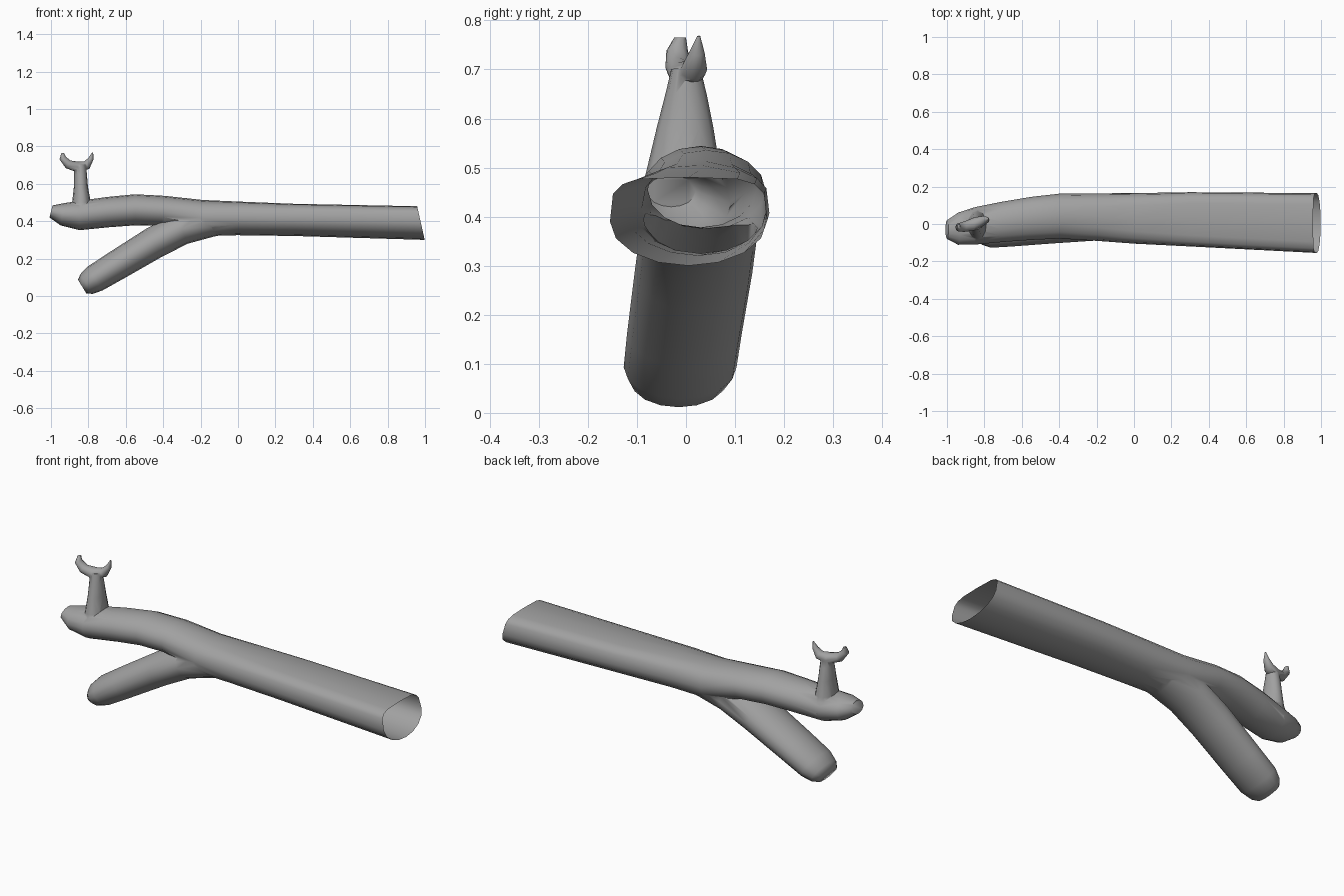
import bpy, bmesh, math
from mathutils import Vector

old = bpy.data.objects.get("Cube")
if old:
    bpy.data.objects.remove(old, do_unlink=True)

GREY = (0.36, 0.36, 0.36, 1.0)
bark = bpy.data.materials.new("plain grey")
bark.use_nodes = True
bark.diffuse_color = GREY
bark.node_tree.nodes["Principled BSDF"].inputs["Base Color"].default_value = GREY


def power(value, exponent):
    return math.copysign(abs(value) ** exponent, value)


def loft(name, rows, sides=16):
    """Skin rows of (x, y, z, half width, half depth, top flatness) into a closed tube."""
    bm = bmesh.new()
    centres = [Vector(r[:3]) for r in rows]
    side = Vector((0, 1, 0))
    rings = []
    for i, row in enumerate(rows):
        along = centres[min(i + 1, len(rows) - 1)] - centres[max(i - 1, 0)]
        along.y = 0
        up = along.normalized().cross(side)
        if rows[0][0] > rows[-1][0]:
            up = -up
        up = -up if abs(up.z) > 0.1 and up.z < 0 else up
        flat = row[5] if len(row) > 5 else 0
        ring = []
        for k in range(sides):
            a = math.tau * k / sides
            c, s = math.cos(a), math.sin(a)
            e = 1 - 0.6 * flat if s > 0.001 else 1
            ring.append(bm.verts.new(centres[i] + side * power(c, e) * row[3]
                                     + up * power(s, e) * row[4]))
        rings.append(ring)
    for a, b in zip(rings, rings[1:]):
        for k in range(sides):
            n = (k + 1) % sides
            bm.faces.new((a[k], a[n], b[n], b[k]))
    bm.faces.new(rings[0])
    bm.faces.new(rings[-1])
    bmesh.ops.recalc_face_normals(bm, faces=bm.faces[:])
    mesh = bpy.data.meshes.new(name)
    bm.to_mesh(mesh)
    bm.free()
    mesh.materials.append(bark)
    obj = bpy.data.objects.new(name, mesh)
    bpy.context.collection.objects.link(obj)
    return obj


# Main log, from the cut end to the rounded tip
log = loft("forked_log", [
    (0.978, 0.005, 0.39, 0.16, 0.09, 0.85),
    (0.3, 0.025, 0.407, 0.145, 0.086, 0.75),
    (0, 0.03, 0.415, 0.135, 0.09, 0.5),
    (-0.2, 0.037, 0.417, 0.127, 0.097, 0.25),
    (-0.4, 0.042, 0.455, 0.12, 0.081),
    (-0.55, 0.03, 0.461, 0.115, 0.083),
    (-0.7, 0.012, 0.448, 0.108, 0.081),
    (-0.85, -0.01, 0.43, 0.1, 0.078),
    (-0.94, -0.025, 0.437, 0.086, 0.06),
    (-1.0, -0.03, 0.452, 0.05, 0.033),
])
# Slant the cut end
for v in log.data.vertices:
    if v.co.x > 0.9:
        v.co.x -= 0.25 * (v.co.z - 0.39)

# Lower branch
branch = loft("lower_branch", [
    (0, 0.03, 0.415, 0.1, 0.07),
    (-0.15, 0.03, 0.4, 0.115, 0.085),
    (-0.3, 0.025, 0.36, 0.12, 0.086),
    (-0.45, 0.015, 0.284, 0.12, 0.086),
    (-0.65, -0.003, 0.163, 0.117, 0.08),
    (-0.765, -0.012, 0.093, 0.115, 0.075),
    (-0.81, -0.015, 0.064, 0.097, 0.062),
    (-0.833, -0.017, 0.05, 0.072, 0.043),
])

# Upright twig with a crescent fork
stem = loft("twig_stem", [
    (-0.835, -0.005, 0.42, 0.095, 0.075),
    (-0.837, -0.005, 0.5, 0.074, 0.05),
    (-0.84, -0.002, 0.58, 0.058, 0.038),
    (-0.842, 0, 0.65, 0.042, 0.034),
    (-0.846, 0, 0.7, 0.03, 0.034),
], 12)
fork = loft("twig_fork", [
    (-0.937, -0.012, 0.765, 0.012, 0.007),
    (-0.938, -0.018, 0.738, 0.022, 0.018),
    (-0.908, -0.014, 0.704, 0.028, 0.024),
    (-0.855, 0, 0.689, 0.035, 0.029),
    (-0.808, 0.016, 0.7, 0.027, 0.024),
    (-0.786, 0.022, 0.734, 0.016, 0.014),
    (-0.777, 0.026, 0.768, 0.003, 0.003),
], 12)

# Fuse the parts into one skin
bpy.context.view_layer.objects.active = log
for part in (branch, stem, fork):
    mod = log.modifiers.new("fuse", "BOOLEAN")
    mod.operation = "UNION"
    mod.solver = "EXACT"
    mod.object = part
    bpy.ops.object.modifier_apply(modifier=mod.name)
    bpy.data.objects.remove(part, do_unlink=True)

# Open the cut end
bm = bmesh.new()
bm.from_mesh(log.data)
cap = [f for f in bm.faces if all(v.co.x > 0.9 for v in f.verts)]
bmesh.ops.delete(bm, geom=cap, context="FACES_ONLY")
bm.to_mesh(log.data)
bm.free()

bpy.ops.object.select_all(action="DESELECT")
log.select_set(True)
bpy.ops.object.shade_smooth_by_angle(angle=math.radians(60))
